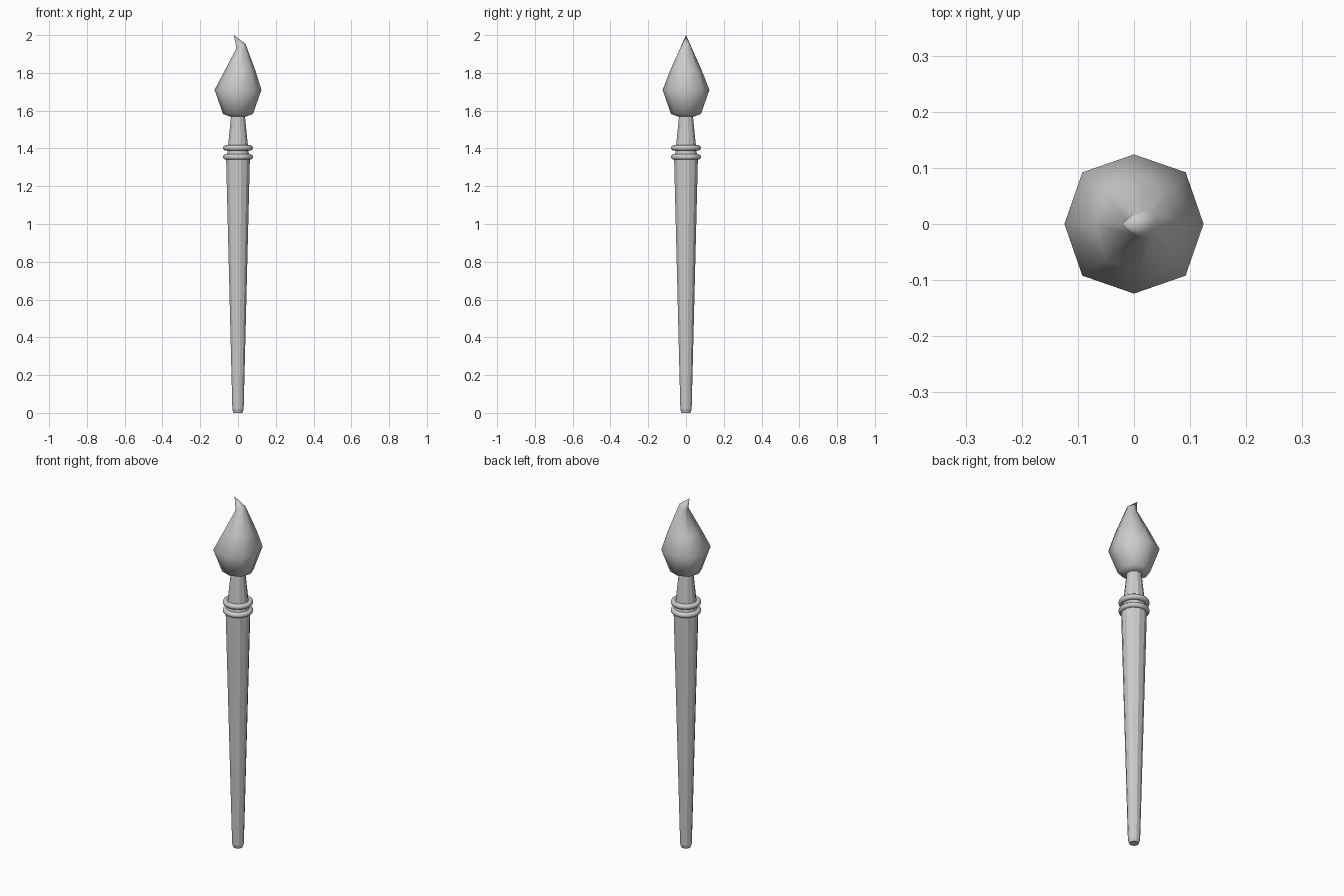
import bpy, bmesh
from math import cos, sin, pi

if "Cube" in bpy.data.objects:
    bpy.data.objects.remove(bpy.data.objects["Cube"])


def loft(name, rings, sides, offset=0.0, tip=None, smooth=False, diag=1.0):
    """Rings are (z, centre x, radius x, radius y, tilt); capped at both ends or closed to a tip."""
    bm = bmesh.new()
    loops = []
    for z, cx, rx, ry, tilt in rings:
        loop = []
        for i in range(sides):
            a = 2 * pi * i / sides + offset
            k = diag if i % 2 else 1.0
            loop.append(bm.verts.new((cx + rx * k * cos(a), ry * k * sin(a), z + tilt * cos(a))))
        loops.append(loop)
    for lo, hi in zip(loops, loops[1:]):
        for i in range(sides):
            j = (i + 1) % sides
            bm.faces.new((lo[i], lo[j], hi[j], hi[i]))
    bm.faces.new(loops[0][::-1])
    if tip:
        t = bm.verts.new(tip)
        for i in range(sides):
            bm.faces.new((loops[-1][i], loops[-1][(i + 1) % sides], t))
    else:
        bm.faces.new(loops[-1])
    bmesh.ops.recalc_face_normals(bm, faces=bm.faces)
    for f in bm.faces:
        f.smooth = smooth
    mesh = bpy.data.meshes.new(name)
    bm.to_mesh(mesh)
    bm.free()
    obj = bpy.data.objects.new(name, mesh)
    bpy.context.collection.objects.link(obj)
    return obj


# Tapered twelve-sided handle with a narrowed neck
handle_profile = [(0.0, 0.024), (0.02, 0.031), (1.34, 0.065), (1.355, 0.065),
                  (1.378, 0.058), (1.40, 0.058), (1.42, 0.054), (1.59, 0.036)]
loft("handle", [(z, 0, r, r, 0) for z, r in handle_profile], 12, offset=pi / 12)

# Two rounded collars
for name, z in (("lower_collar", 1.355), ("upper_collar", 1.403)):
    bpy.ops.mesh.primitive_torus_add(major_segments=24, minor_segments=10, major_radius=0.064,
                                     minor_radius=0.015, location=(0, 0, z))
    bpy.context.object.name = name
    bpy.ops.object.shade_smooth()

# Eight-sided bristle head, bent to a hooked tip
bristles = [(1.568, 0, 0.04, 0.04, 0),
            (1.582, 0, 0.079, 0.079, 0),
            (1.71, 0, 0.124, 0.124, 0),
            (1.81, 0.011, 0.082, 0.085, 0),
            (1.942, 0.016, 0.024, 0.026, 0.011)]
loft("bristle_head", bristles, 8, tip=(-0.022, 0, 2.0), smooth=True, diag=1.05)
